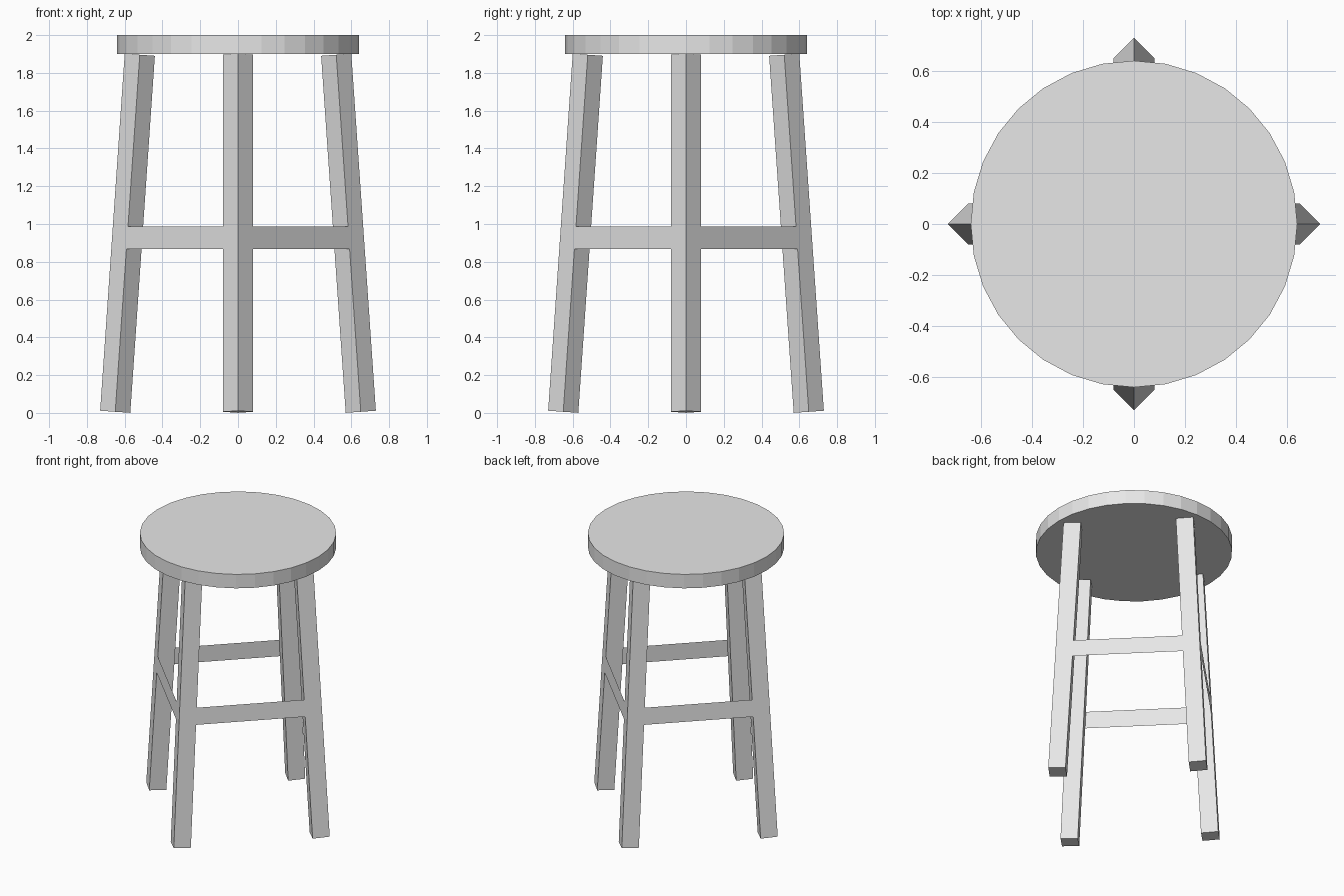
import bpy, bmesh
from math import pi
from mathutils import Matrix, Vector

cube = bpy.data.objects.get("Cube")
if cube:
    bpy.data.objects.remove(cube, do_unlink=True)

grey = bpy.data.materials.new("plain_grey")
grey.use_nodes = True
grey.diffuse_color = (0.8, 0.8, 0.8, 1)
grey.node_tree.nodes["Principled BSDF"].inputs["Base Color"].default_value = grey.diffuse_color

# Leg centre line, from foot to seat, and half its diagonal
FOOT = Vector((0.65, 0, 0.006))
HEAD = Vector((0.52, 0, 1.896))
HALF = 0.08


def add_object(name, bm):
    mesh = bpy.data.meshes.new(name)
    bm.to_mesh(mesh)
    bm.free()
    mesh.materials.append(grey)
    obj = bpy.data.objects.new(name, mesh)
    bpy.context.collection.objects.link(obj)


def prism(name, sides, radius, bottom, top, turn=Matrix()):
    """Straight prism between two points, turned about the z axis."""
    axis = top - bottom
    lean = Matrix.Rotation(Vector((0, 0, 1)).angle(axis), 4, Vector((0, 0, 1)).cross(axis)) \
        if axis.x else Matrix()
    bm = bmesh.new()
    bmesh.ops.create_cone(bm, cap_ends=True, segments=sides, radius1=radius, radius2=radius,
                          depth=axis.length,
                          matrix=turn @ Matrix.Translation((bottom + top) / 2) @ lean)
    add_object(name, bm)


def leg_edge(z, side):
    """Point on the side edge of the +x leg at height z."""
    p = FOOT.lerp(HEAD, (z - FOOT.z) / (HEAD.z - FOOT.z))
    return Vector((p.x, side * HALF, z))


# Round seat
prism("seat", 32, 0.64, Vector((0, 0, 1.9)), Vector((0, 0, 2)))

# Splayed legs, each joined to the next by a thin rail flush with the outer faces
quarter = Matrix.Rotation(pi / 2, 4, "Z")
for i, place in enumerate(("left", "back", "right", "front")):
    turn = Matrix.Rotation(i * pi / 2, 4, "Z")
    prism(place + "_leg", 4, HALF, FOOT, HEAD, turn)

    low, high = 0.867, 0.987
    corners = [leg_edge(low, 1), quarter @ leg_edge(low, -1),
               quarter @ leg_edge(high, -1), leg_edge(high, 1)]
    bm = bmesh.new()
    bm.faces.new([bm.verts.new(turn @ c) for c in corners])
    add_object("rail_after_" + place + "_leg", bm)
